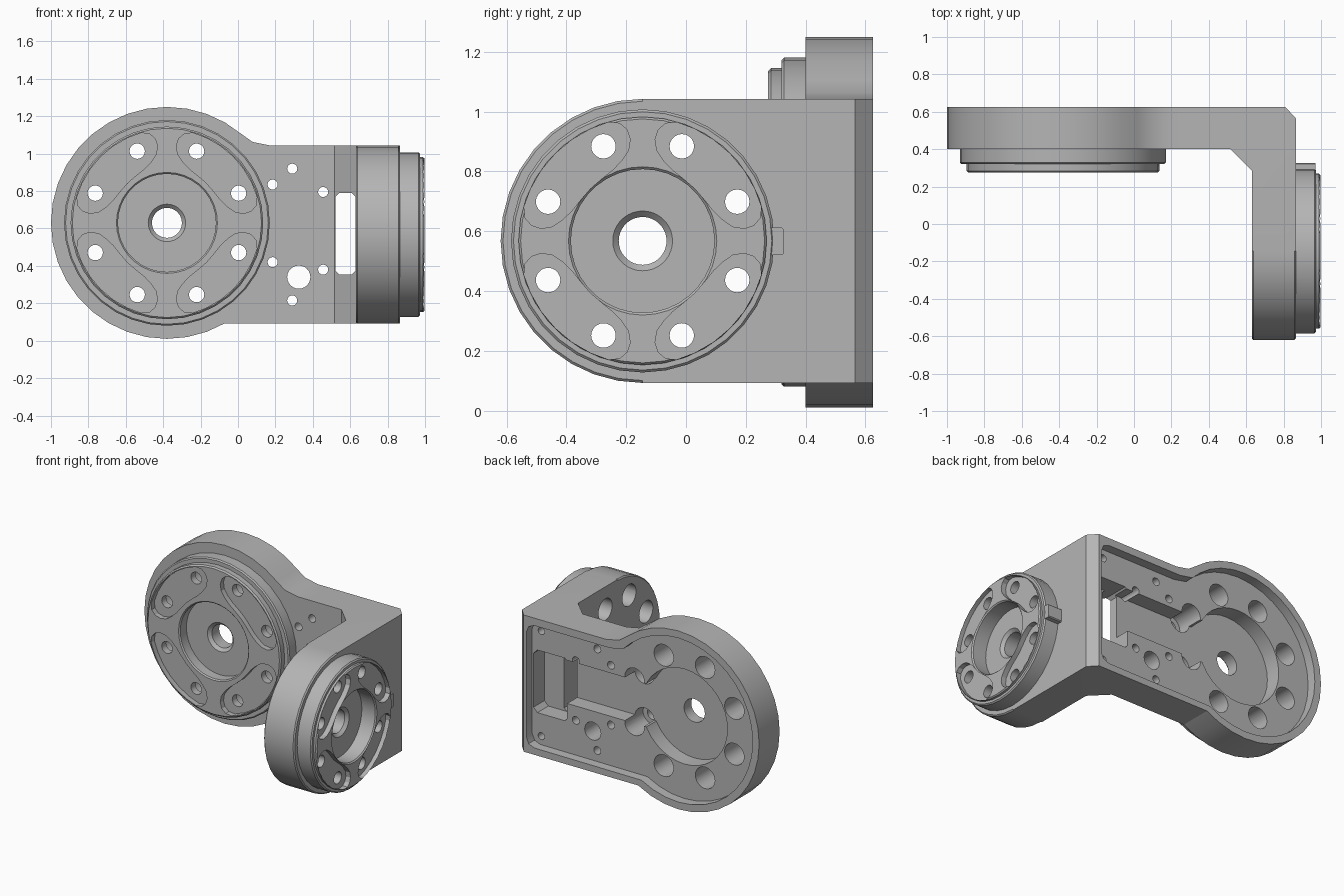
import bpy
import bmesh
from math import sin, cos, radians, pi

cube = bpy.data.objects.get("Cube")
if cube:
    bpy.data.objects.remove(cube, do_unlink=True)

metal = bpy.data.materials.new("grey metal")
metal.use_nodes = True
GREY = (0.46, 0.46, 0.46, 1)
metal.diffuse_color = GREY
metal.node_tree.nodes["Principled BSDF"].inputs["Base Color"].default_value = GREY

AXES = {"x": lambda u, v, d: (d, u, v),
        "y": lambda u, v, d: (u, d, v),
        "z": lambda u, v, d: (u, v, d)}


def loft(name, loops, axis):
    """Closed solid through matching outlines, each given as (points, depth)."""
    bm = bmesh.new()
    rings = [[bm.verts.new(AXES[axis](u, v, d)) for u, v in pts] for pts, d in loops]
    n = len(rings[0])
    for a, b in zip(rings, rings[1:]):
        for i in range(n):
            j = (i + 1) % n
            bm.faces.new((a[i], a[j], b[j], b[i]))
    bm.faces.new(rings[0])
    bm.faces.new(rings[-1])
    bmesh.ops.recalc_face_normals(bm, faces=bm.faces)
    mesh = bpy.data.meshes.new(name)
    bm.to_mesh(mesh)
    bm.free()
    mesh.materials.append(metal)
    obj = bpy.data.objects.new(name, mesh)
    bpy.context.collection.objects.link(obj)
    return obj


def prism(name, pts, a, b, axis):
    return loft(name, [(pts, a), (pts, b)], axis)


def circle(c, r, n=36):
    return [(c[0] + r * cos(2 * pi * i / n), c[1] + r * sin(2 * pi * i / n)) for i in range(n)]


def turned(name, c, profile, axis, n=36):
    return loft(name, [(circle(c, r, n), d) for r, d in profile], axis)


def rect(u0, u1, v0, v1, k=0.03):
    """Rectangle with clipped corners."""
    return [(u0 + k, v0), (u1 - k, v0), (u1, v0 + k), (u1, v1 - k),
            (u1 - k, v1), (u0 + k, v1), (u0, v1 - k), (u0, v0 + k)]


def combine(targets, tool, op="DIFFERENCE"):
    for t in targets:
        mod = t.modifiers.new("shape", "BOOLEAN")
        mod.operation, mod.solver, mod.object = op, "EXACT", tool
        bpy.context.view_layer.objects.active = t
        bpy.ops.object.modifier_apply(modifier=mod.name)
    bpy.data.objects.remove(tool, do_unlink=True)


Z0, Z1 = 0.0925, 1.0425
CA = (-0.38, 0.63)      # large disc centre in x, z
CB = (-0.145, 0.5675)   # small disc centre in y, z


def keyhole(r, z0, z1, x1, k):
    """Large disc outline blending into the straight neck."""
    arc = [(CA[0] + r * cos(radians(a)), CA[1] + r * sin(radians(a)))
           for a in range(50, 301, 10)]
    sx = arc[0][0]
    return arc + [(x1 - k, z0), (x1 - k * 0.3, z0 + k * 0.3), (x1, z0 + k),
                  (x1, z1 - k), (x1 - k * 0.3, z1 - k * 0.3), (x1 - k, z1),
                  (sx + 0.16, z1), (sx + 0.06, z1 + 0.02)]


# L-shaped corner, large disc with neck, small disc
body = prism("bracket_body",
             [(0.25, 0.625), (0.81, 0.625), (0.865, 0.565), (0.865, CB[0]),
              (0.63, CB[0]), (0.63, 0.285), (0.515, 0.4), (0.25, 0.4)], Z0, Z1, "z")
neck = keyhole(0.62, Z0, Z1, 0.25, 0)
neck = [p for i, p in enumerate(neck) if p not in neck[:i]]
combine([body], prism("disc", neck, 0.4, 0.625, "y"), "UNION")
combine([body], turned("disc", CB, [(0.467, 0.63), (0.475, 0.638), (0.475, 0.857),
                                    (0.467, 0.865)], "x"), "UNION")

# Stepped flanges on the outer faces
front_flange = turned("front_flange", CA, [(0.55, 0.4), (0.55, 0.328), (0.542, 0.32),
                                          (0.515, 0.32), (0.515, 0.284), (0.506, 0.275)], "y")
side_flange = turned("side_flange", CB, [(0.44, 0.865), (0.44, 0.965), (0.432, 0.973),
                                        (0.415, 0.973), (0.415, 0.988), (0.408, 0.996)], "x")
combine([side_flange], prism("key", rect(0.2, 0.327, 0.52, 0.612, 0.006),
                             0.865, 0.97, "x"), "UNION")

# Hollow back of the large arm: shallow pocket, round well and channel
combine([body], prism("pocket", keyhole(0.57, 0.14, 0.99, 0.79, 0.06), 0.56, 0.7, "y"))
combine([body], prism("well", circle(CA, 0.33), 0.45, 0.7, "y"))
combine([body], prism("channel", rect(-0.2, 0.6, 0.48, 0.78), 0.45, 0.7, "y"))
combine([body], prism("recess", rect(0.521, 0.78, 0.355, 0.79), 0.44, 0.7, "y"))
combine([body], prism("window", rect(0.521, 0.628, 0.355, 0.79, 0.02), 0.2, 0.7, "y"))

# Screw holes through the neck, and blind ones by the corner
for x, z in [(0.29, 0.92), (0.185, 0.835), (0.455, 0.795),
             (0.185, 0.42), (0.455, 0.38), (0.29, 0.215)]:
    combine([body], prism("hole", circle((x, z), 0.027, 16), 0.3, 0.7, "y"))
combine([body], prism("hole", circle((0.325, 0.34), 0.062, 24), 0.3, 0.7, "y"))
for z in (0.2, 0.93):
    combine([body], prism("hole", circle((0.72, z), 0.025, 16), 0.48, 0.7, "y"))

# Lobed pocket outline: radius and angle either side of its middle
HALF = [(0.3, 0), (0.302, 12), (0.312, 22), (0.335, 30), (0.37, 36), (0.415, 38),
        (0.455, 37), (0.485, 34), (0.5, 29), (0.5, 20), (0.5, 10), (0.5, 0)]
LOBE = HALF + [(r, -a) for r, a in HALF[-2:0:-1]]


def machine_flange(flange, c, s, axis, face, back, dirn, recess, depth, bore):
    """Cut cup, lobes, screw holes and bore; dirn points from face into the part."""
    parts = [body, flange]
    combine(parts, turned("cup", c, [(recess + 0.008, face - dirn * 0.02),
                                     (recess + 0.008, face), (recess, face + dirn * 0.008),
                                     (recess, face + dirn * depth)], axis))
    floor = face + dirn * depth
    combine(parts, turned("bore", c, [(0.1, floor - dirn * 0.02), (0.1, floor),
                                      (0.08, floor + dirn * 0.02),
                                      (0.08, back + dirn * 0.1)], axis))
    for k in range(4):
        pts = [(c[0] + s * r * cos(radians(45 + 90 * k + a)),
                c[1] + s * r * sin(radians(45 + 90 * k + a))) for r, a in LOBE]
        combine([flange], prism("lobe", pts, face - dirn * 0.05, face + dirn * 0.036, axis))
    for k in range(8):
        t = radians(22.5 + 45 * k)
        p = (c[0] + s * 0.415 * cos(t), c[1] + s * 0.415 * sin(t))
        combine(parts, prism("hole", circle(p, 0.041, 20), face - dirn * 0.1,
                             back + dirn * 0.1, axis))
        combine(parts, prism("counterbore", circle(p, 0.075, 24), bore,
                             back + dirn * 0.1, axis))


machine_flange(front_flange, CA, 1.0, "y", 0.275, 0.625, 1, 0.262, 0.075, 0.36)
machine_flange(side_flange, CB, 0.825, "x", 0.996, 0.63, -1, 0.24, 0.11, 0.89)

# Smooth round walls, sharp machined edges
bpy.ops.object.select_all(action="DESELECT")
for obj in (body, front_flange, side_flange):
    obj.select_set(True)
bpy.context.view_layer.objects.active = body
bpy.ops.object.shade_smooth_by_angle(angle=radians(25))
